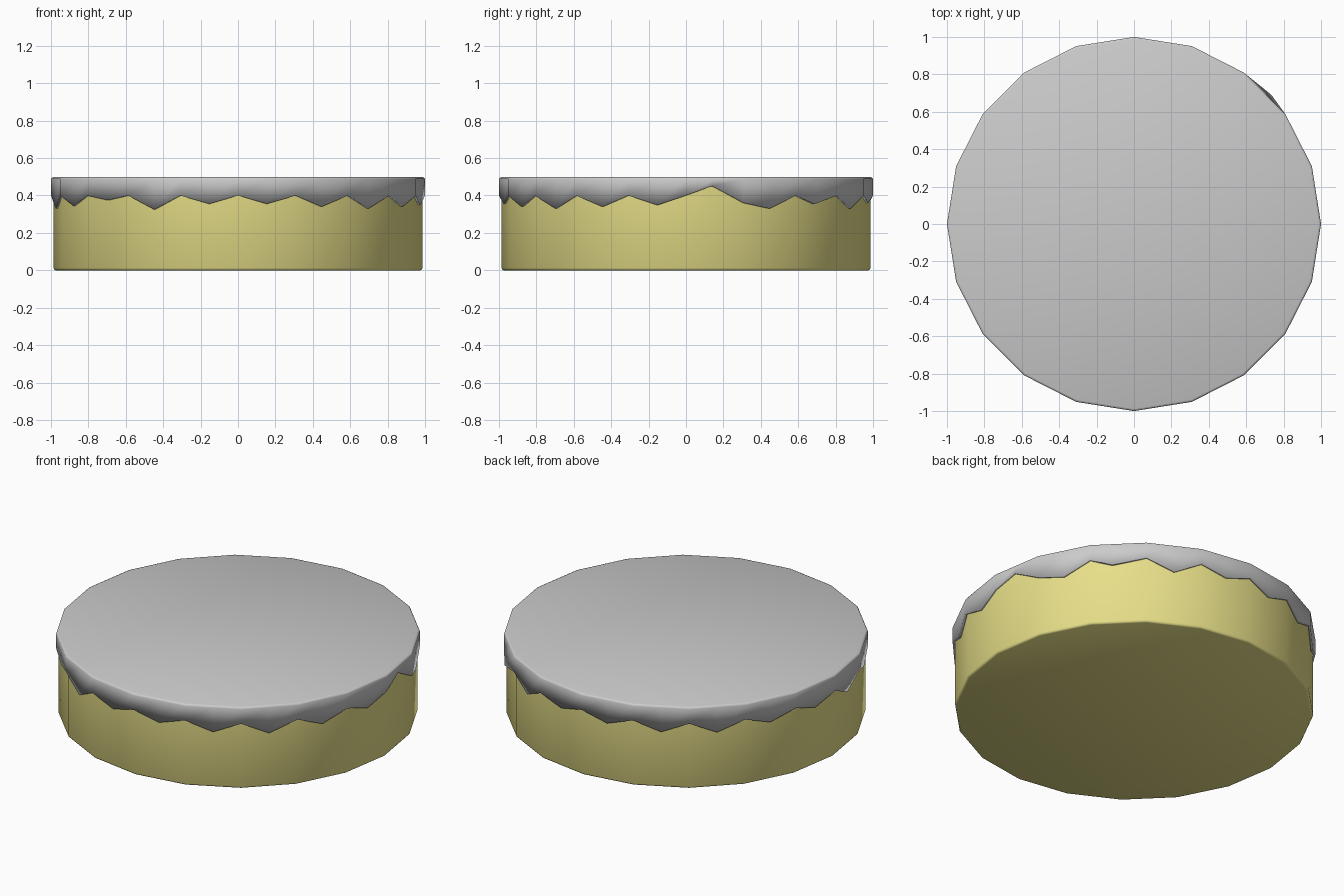
import bpy, bmesh, math

if "Cube" in bpy.data.objects:
    bpy.data.objects.remove(bpy.data.objects["Cube"])

SIDES = 20


def finish(name, bm, angle=50):
    bmesh.ops.recalc_face_normals(bm, faces=bm.faces[:])
    mesh = bpy.data.meshes.new(name)
    bm.to_mesh(mesh)
    bm.free()
    ob = bpy.data.objects.new(name, mesh)
    bpy.context.collection.objects.link(ob)
    bpy.ops.object.select_all(action='DESELECT')
    ob.select_set(True)
    bpy.context.view_layer.objects.active = ob
    bpy.ops.object.shade_smooth_by_angle(angle=math.radians(angle))
    return ob


def bridge(bm, lower, upper):
    n = len(lower)
    for i in range(n):
        j = (i + 1) % n
        bm.faces.new((lower[i], lower[j], upper[j], upper[i]))


def polygon_point(i, radius):
    """Corner (even i) or edge midpoint (odd i) of the 20-sided outline."""
    a = math.pi * i / SIDES
    r = radius if i % 2 == 0 else radius * math.cos(math.pi / SIDES)
    return r * math.cos(a), r * math.sin(a)


# Cake body: 20-sided disc with a slightly rounded bottom rim
bm = bmesh.new()
rings = []
for r, z in [(0.975, 0), (0.982, 0.003), (0.987, 0.012), (0.987, 0.485)]:
    rings.append([bm.verts.new((*polygon_point(2 * i, r), z)) for i in range(SIDES)])
for lower, upper in zip(rings, rings[1:]):
    bridge(bm, lower, upper)
bm.faces.new(rings[0][::-1])
bm.faces.new(rings[-1])
cake = finish("cake_body", bm)
mat = bpy.data.materials.new("sponge_yellow")
mat.diffuse_color = (0.8, 0.74, 0.25, 1)
mat.use_nodes = True
mat.node_tree.nodes["Principled BSDF"].inputs["Base Color"].default_value = mat.diffuse_color
cake.data.materials.append(mat)

# Icing: corners hang to 0.40, the drip heights are those of the edge midpoints from 9 degrees on
drips = [0.45, 0.33, 0.355, 0.33, 0.36, 0.35, 0.34, 0.335, 0.35, 0.353,
         0.33, 0.345, 0.375, 0.325, 0.355, 0.355, 0.34, 0.33, 0.34, 0.348]
bm = bmesh.new()
hem = []
for i in range(2 * SIDES):
    x, y = polygon_point(i, 1)
    z = drips[i // 2] if i % 2 else 0.40
    if i == 1:        # high notch
        y = 0.14
    elif i == 2:      # corner beside the notch hangs lower
        z = 0.36
    elif i == 5:      # one drip bulges outwards
        x, y = 0.735, 0.69
    hem.append(bm.verts.new((x, y, z)))
rings = [hem]
for r, z in [(1, 0.487), (0.997, 0.494), (0.988, 0.498)]:
    rings.append([bm.verts.new((*polygon_point(i, r), z)) for i in range(2 * SIDES)])
for lower, upper in zip(rings, rings[1:]):
    bridge(bm, lower, upper)
bm.faces.new(rings[-1])
icing = finish("icing", bm)
solid = icing.modifiers.new("thickness", 'SOLIDIFY')
solid.thickness = 0.016
solid.offset = -1
